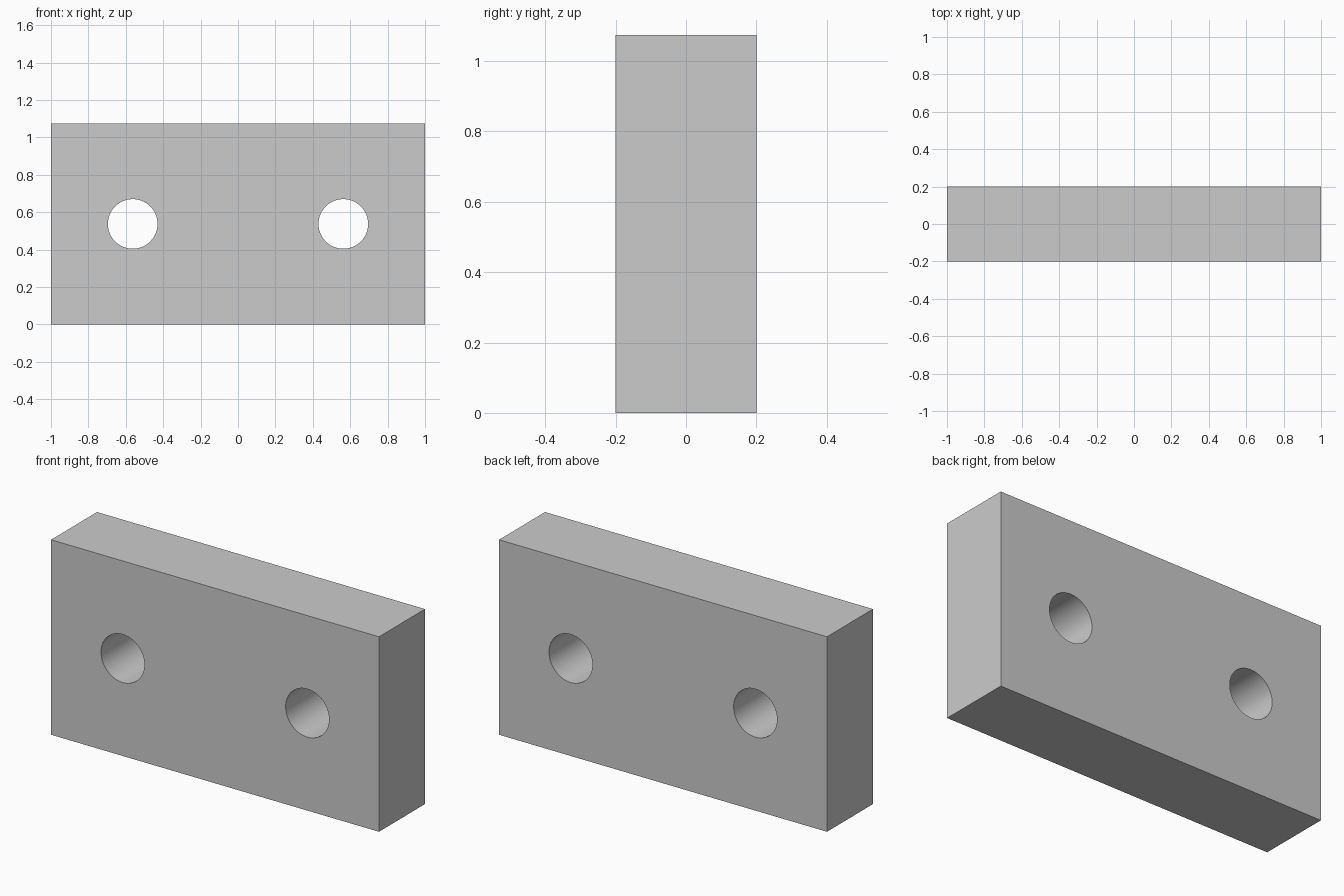
import bpy
import math

if "Cube" in bpy.data.objects:
    bpy.data.objects.remove(bpy.data.objects["Cube"])

LENGTH, DEPTH, HEIGHT = 2.0, 0.4, 1.075
HOLE_X, HOLE_RADIUS = 0.563, 0.1325

# Rectangular plate standing on the ground
bpy.ops.mesh.primitive_cube_add(size=1, location=(0, 0, HEIGHT / 2))
plate = bpy.context.object
plate.name = "plate"
plate.scale = (LENGTH, DEPTH, HEIGHT)
bpy.ops.object.transform_apply(location=False, rotation=False, scale=True)


def drill_hole(x):
    """Cut a round hole through the plate from front to back."""
    bpy.ops.mesh.primitive_cylinder_add(
        vertices=96, radius=HOLE_RADIUS, depth=DEPTH * 2,
        location=(x, 0, HEIGHT / 2), rotation=(math.pi / 2, 0, 0))
    cutter = bpy.context.object
    cutter.name = "hole_cutter"
    cutter.hide_render = True
    bpy.context.view_layer.objects.active = plate
    cut = plate.modifiers.new("hole", 'BOOLEAN')
    cut.operation = 'DIFFERENCE'
    cut.solver = 'EXACT'
    cut.object = cutter
    bpy.ops.object.modifier_apply(modifier=cut.name)
    bpy.data.objects.remove(cutter)


# Two mirrored through holes
for side in (-1, 1):
    drill_hole(side * HOLE_X)

# Smooth hole walls, sharp plate edges
bpy.ops.object.select_all(action='DESELECT')
plate.select_set(True)
bpy.context.view_layer.objects.active = plate
bpy.ops.object.shade_smooth_by_angle(angle=math.radians(30))
